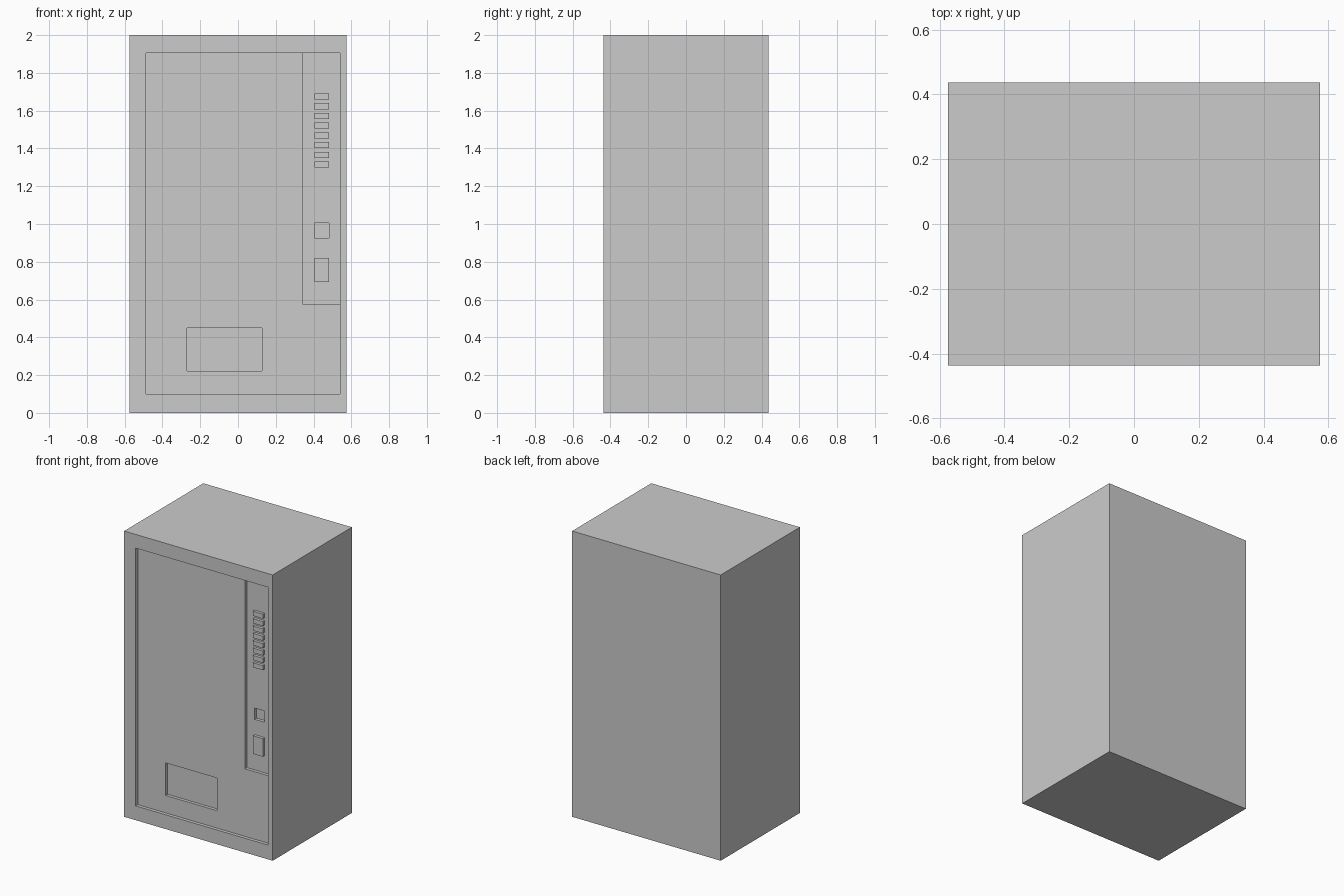
import bpy

if "Cube" in bpy.data.objects:
    bpy.data.objects.remove(bpy.data.objects["Cube"])

FRONT = -0.4375          # cabinet front plane
PANEL = FRONT + 0.023    # door panel floor
STRIP = FRONT + 0.045    # control strip floor


def box(name, x0, x1, y0, y1, z0, z1):
    bpy.ops.mesh.primitive_cube_add(size=1, location=((x0 + x1) / 2, (y0 + y1) / 2, (z0 + z1) / 2))
    ob = bpy.context.object
    ob.name = name
    ob.scale = (x1 - x0, y1 - y0, z1 - z0)
    bpy.ops.object.transform_apply(location=False, rotation=False, scale=True)
    return ob


def recess(target, name, x0, x1, z0, z1, floor):
    cutter = box(name, x0, x1, FRONT - 0.1, floor, z0, z1)
    mod = target.modifiers.new(name, 'BOOLEAN')
    mod.operation = 'DIFFERENCE'
    mod.solver = 'EXACT'
    mod.object = cutter
    bpy.context.view_layer.objects.active = target
    bpy.ops.object.modifier_apply(modifier=mod.name)
    bpy.data.objects.remove(cutter)


# Cabinet with stepped recesses
cabinet = box("cabinet", -0.575, 0.575, FRONT, 0.4375, 0, 2)
recess(cabinet, "door_recess", -0.486, 0.54, 0.10, 1.904, PANEL)
recess(cabinet, "control_strip", 0.344, 0.54, 0.573, 1.904, STRIP)
recess(cabinet, "delivery_slot", -0.27, 0.128, 0.222, 0.45, PANEL + 0.022)
recess(cabinet, "coin_recess", 0.404, 0.481, 0.927, 1.005, STRIP + 0.022)

# Selection buttons
for i in range(8):
    z = 1.675 - i * 0.0515
    box(f"selection_button_{i + 1}", 0.404, 0.481, STRIP - 0.02, STRIP, z - 0.016, z + 0.016)

# Raised payment plate
box("payment_plate", 0.404, 0.481, STRIP - 0.02, STRIP, 0.693, 0.82)
